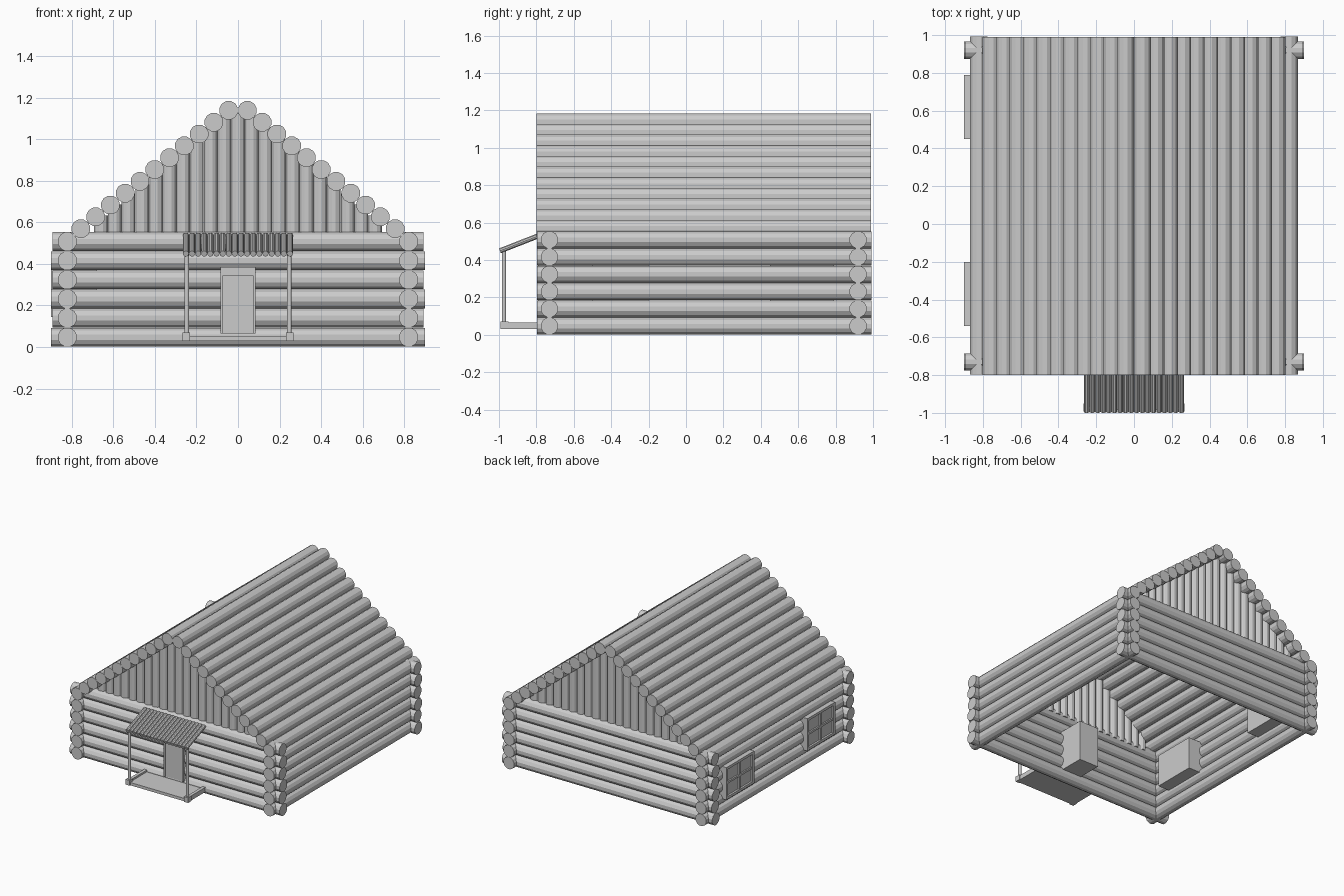
import bpy, bmesh, math
from mathutils import Vector, Matrix

if "Cube" in bpy.data.objects:
    bpy.data.objects.remove(bpy.data.objects["Cube"])

wood = bpy.data.materials.new("grey_wood")
wood.diffuse_color = (0.6, 0.6, 0.6, 1)
wood.use_nodes = True
wood.node_tree.nodes["Principled BSDF"].inputs["Base Color"].default_value = wood.diffuse_color


def finish(bm, name):
    mesh = bpy.data.meshes.new(name)
    bm.to_mesh(mesh)
    bm.free()
    mesh.materials.append(wood)
    obj = bpy.data.objects.new(name, mesh)
    bpy.context.collection.objects.link(obj)
    return obj


def log(bm, a, b, r, sides=12):
    """Capped round log between two points."""
    a, b = Vector(a), Vector(b)
    d = b - a
    turn = d.to_track_quat('Z', 'Y').to_matrix().to_4x4()
    spin = Matrix.Rotation(math.pi / sides, 4, 'Z')
    bmesh.ops.create_cone(bm, cap_ends=True, segments=sides, radius1=r, radius2=r,
                          depth=d.length, matrix=Matrix.Translation((a + b) / 2) @ turn @ spin)


def box(bm, x0, x1, y0, y1, z0, z1):
    m = (Matrix.Translation(((x0 + x1) / 2, (y0 + y1) / 2, (z0 + z1) / 2))
         @ Matrix.Diagonal((x1 - x0, y1 - y0, z1 - z0, 1)))
    bmesh.ops.create_cube(bm, size=1, matrix=m)


FRONT, BACK, SIDE = -0.73, 0.92, 0.822
R = 0.047
heights = [0.047 + 0.0922 * i for i in range(6)]

# Walls of stacked logs crossing at the corners
for name, y in (("front_wall", FRONT), ("back_wall", BACK)):
    bm = bmesh.new()
    for i, z in enumerate(heights):
        e = 0.9 - 0.006 * (i % 2)
        log(bm, (-e, y, z), (e, y, z), R)
    finish(bm, name)
for name, x in (("left_wall", -SIDE), ("right_wall", SIDE)):
    bm = bmesh.new()
    for z in heights:
        log(bm, (x, -0.797, z), (x, 0.993, z), R)
    finish(bm, name)

# Roof logs stepping down from the ridge
for name, s in (("left_roof", -1), ("right_roof", 1)):
    bm = bmesh.new()
    for i in range(11):
        x, z = s * (0.045 + 0.0712 * i), 1.14 - 0.057 * i
        log(bm, (x, -0.8, z), (x, 0.99, z), 0.046)
    finish(bm, name)

# Gables of upright logs
for name, y in (("front_gable", -0.71), ("back_gable", 0.9)):
    bm = bmesh.new()
    for i in range(-10, 11):
        x = i * 0.066
        top = min(1.14, 1.176 - 0.8 * abs(x)) - 0.015
        log(bm, (x, y, 0.5), (x, y, top), 0.034)
    finish(bm, name)

# Door block with a frame standing proud of the panel
bm = bmesh.new()
box(bm, -0.083, 0.083, -0.782, -0.5, 0.065, 0.38)
finish(bm, "door")
bm = bmesh.new()
for s in (-1, 1):
    box(bm, s * 0.079 - 0.006, s * 0.079 + 0.006, -0.79, -0.77, 0.065, 0.385)
box(bm, -0.073, 0.073, -0.79, -0.77, 0.345, 0.385)
finish(bm, "door_frame")

# Two windows on the left wall, each with four panes
for n, yc in enumerate((-0.37, 0.62)):
    h, z0, z1 = 0.17, 0.145, 0.395
    zc = (z0 + z1) / 2
    bm = bmesh.new()
    box(bm, -0.885, -0.68, yc - h, yc + h, z0, z1)
    finish(bm, "window_block_%d" % (n + 1))
    bm = bmesh.new()
    for s in (-1, 1):
        y, z = yc + s * (h - 0.01), zc + s * (z1 - zc - 0.01)
        box(bm, -0.9, -0.87, y - 0.01, y + 0.01, z0, z1)
        box(bm, -0.9, -0.87, yc - h + 0.02, yc + h - 0.02, z - 0.01, z + 0.01)
    box(bm, -0.896, -0.87, yc - 0.008, yc + 0.008, z0 + 0.02, z1 - 0.02)
    box(bm, -0.896, -0.87, yc - h + 0.02, yc + h - 0.02, zc - 0.008, zc + 0.008)
    finish(bm, "window_frame_%d" % (n + 1))

# Porch floor, edge rails and corner feet
bm = bmesh.new()
box(bm, -0.262, 0.262, -0.985, -0.75, 0.03, 0.052)
for s in (-1, 1):
    box(bm, s * 0.25 - 0.012, s * 0.25 + 0.012, -0.95, -0.75, 0.03, 0.066)
    box(bm, s * 0.25 - 0.018, s * 0.25 + 0.018, -0.993, -0.95, 0.03, 0.07)
finish(bm, "porch_floor")

# Porch posts
for name, s in (("left_post", -1), ("right_post", 1)):
    bm = bmesh.new()
    log(bm, (s * 0.247, -0.972, 0.06), (s * 0.247, -0.972, 0.46), 0.011)
    finish(bm, name)

# Porch roof of thin sloping poles
bm = bmesh.new()
for i in range(18):
    x = -0.251 + i * 0.0295
    log(bm, (x, -0.995, 0.449), (x, -0.77, 0.537), 0.0145, 10)
finish(bm, "porch_roof")
